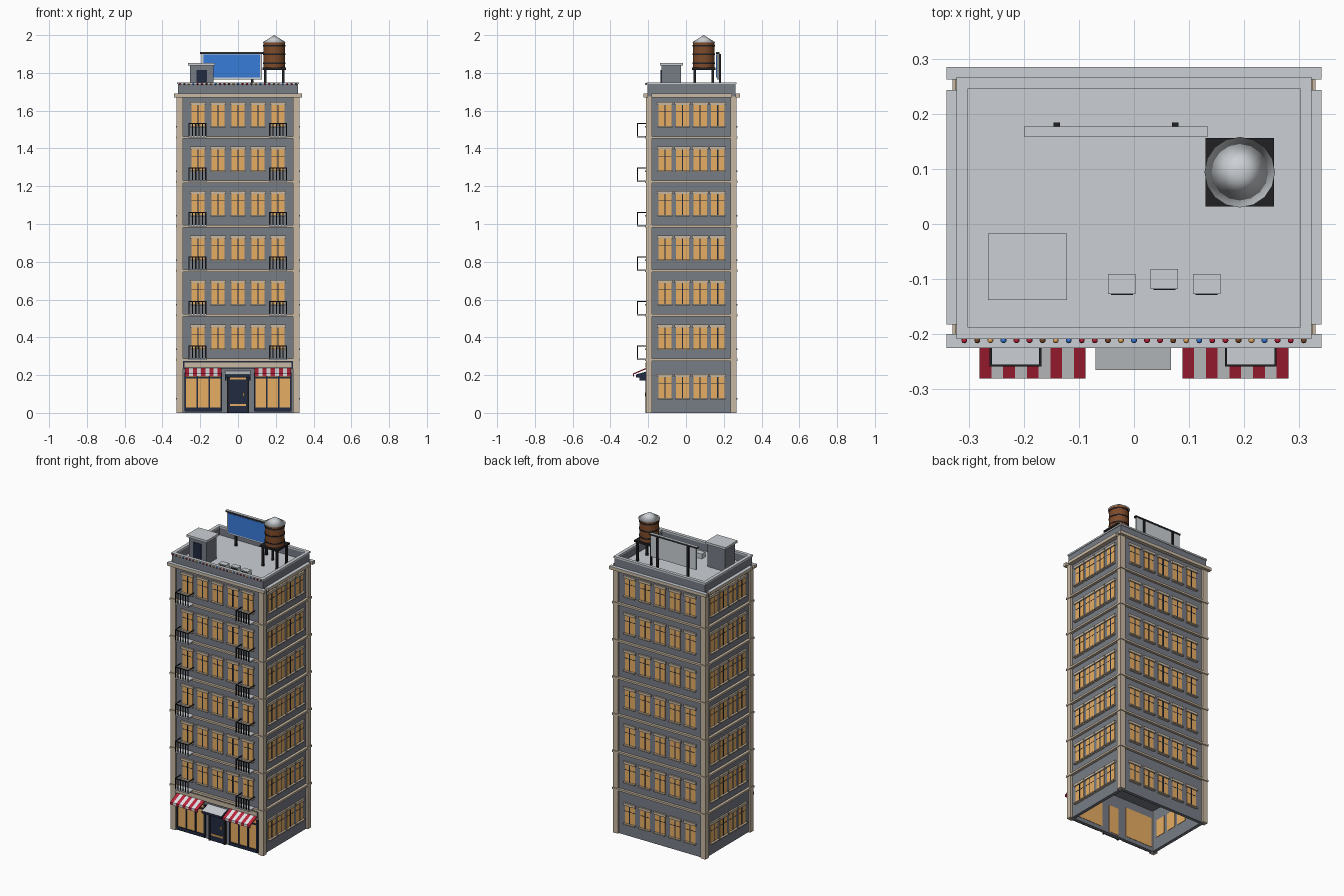
import bpy
import bmesh
from math import pi

cube = bpy.data.objects.get("Cube")
if cube:
    bpy.data.objects.remove(cube, do_unlink=True)


def material(name, red, green, blue):
    mat = bpy.data.materials.new(name)
    mat.use_nodes = True
    mat.diffuse_color = (red, green, blue, 1)
    shader = next(n for n in mat.node_tree.nodes if n.type == 'BSDF_PRINCIPLED')
    shader.inputs["Base Color"].default_value = (red, green, blue, 1)
    return mat


WALL = material("slate wall", .185, .2, .235)
CONCRETE = material("pale concrete", .6, .63, .66)
STONE = material("tan stone", .58, .48, .36)
GLASS = material("amber glass", .8, .42, .125)
NAVY = material("dark navy", .015, .024, .052)
RED = material("awning red", .5, .018, .045)
WHITE = material("awning white", .8, .82, .84)
BLUE = material("billboard blue", .04, .2, .7)
WOOD = material("brown wood", .21, .07, .023)
METAL = material("black metal", .015, .015, .018)


def finish(name, bm, *mats):
    bmesh.ops.recalc_face_normals(bm, faces=bm.faces)
    mesh = bpy.data.meshes.new(name)
    bm.to_mesh(mesh)
    bm.free()
    for mat in mats:
        mesh.materials.append(mat)
    obj = bpy.data.objects.new(name, mesh)
    bpy.context.collection.objects.link(obj)
    return obj


def smooth(obj, angle):
    bpy.ops.object.select_all(action='DESELECT')
    obj.select_set(True)
    bpy.context.view_layer.objects.active = obj
    bpy.ops.object.shade_smooth_by_angle(angle=angle)


def boxes(name, mat, spans):
    """One object made of boxes given as (x0, x1, y0, y1, z0, z1)."""
    bm = bmesh.new()
    for span in spans:
        for v in bmesh.ops.create_cube(bm, size=1)["verts"]:
            for i in range(3):
                low, high = span[2 * i], span[2 * i + 1]
                v.co[i] = low if v.co[i] < 0 else high
    return finish(name, bm, mat)


def prism(name, profile, x0, x1, *mats):
    """Extrude a (y, z) profile along x."""
    bm = bmesh.new()
    face = bm.faces.new([bm.verts.new((x0, y, z)) for y, z in profile])
    extruded = bmesh.ops.extrude_face_region(bm, geom=[face])["geom"]
    for v in extruded:
        if isinstance(v, bmesh.types.BMVert):
            v.co.x = x1
    # The extrusion keeps the starting face as the second end cap
    return finish(name, bm, *mats)


def round_part(name, mat, r1, r2, x, y, z0, z1, angle=pi / 5):
    bm = bmesh.new()
    bmesh.ops.create_cone(bm, cap_ends=True, segments=16, radius1=r1, radius2=r2, depth=z1 - z0)
    bmesh.ops.translate(bm, verts=bm.verts, vec=(x, y, (z0 + z1) / 2))
    smooth(finish(name, bm, mat), angle)


HALF, FRONT, BACK, MID = .312, -.2, .257, .0285
STOREY, FIRST, ROOF, TOP = .2355, .281, 1.694, 1.75


def on_wall(side, u0, u1, d0, d1, z0, z1):
    """Box on a wall: u runs along it, d points outward."""
    if side == "front":
        return u0, u1, FRONT - d1, FRONT - d0, z0, z1
    if side == "back":
        return u0, u1, BACK + d0, BACK + d1, z0, z1
    if side == "right":
        return HALF + d0, HALF + d1, MID + u0, MID + u1, z0, z1
    return -HALF - d1, -HALF - d0, MID + u0, MID + u1, z0, z1


def ring(x, y0, y1, width, z0, z1):
    return [(-x, x, y0, y0 + width, z0, z1), (-x, x, y1 - width, y1, z0, z1),
            (-x, width - x, y0 + width, y1 - width, z0, z1),
            (x - width, x, y0 + width, y1 - width, z0, z1)]


# Building shell, open below the ground floor ceiling
boxes("upper_walls", WALL, [(-HALF, HALF, FRONT, BACK, .265, ROOF - .006)])
boxes("ground_walls", WALL, ring(HALF, FRONT, BACK, .02, 0, .265))
boxes("roof_deck", CONCRETE, [(-HALF, HALF, FRONT, BACK, ROOF - .006, ROOF)])
boxes("parapet", WALL, ring(.318, -.205, .263, .016, ROOF - .02, TOP - .01))
boxes("parapet_cap", CONCRETE, ring(.322, -.209, .267, .021, TOP - .01, TOP))

# Corner pilasters, floor bands and cornice
boxes("corner_pilasters", STONE, [(x, x + .035, y, y + .032, 0, ROOF - .02)
                                  for x in (-.325, .29) for y in (-.211, .236)])
bands = []
for floor in range(6):
    z = FIRST + floor * STOREY
    bands += ring(.329, -.216, .273, .03, z - .006, z + .006)
boxes("floor_bands", STONE, bands)
for name, mat, z0, z1 in (("cornice", STONE, 1.67, 1.687), ("cornice_cap", CONCRETE, 1.687, 1.69)):
    boxes(name, mat, [(-.34, .34, -.225, -.2, z0, z1), (-.34, .34, .262, .285, z0, z1),
                      (.3, .34, -.182, .243, z0, z1), (-.34, -.3, -.182, .243, z0, z1)])

# Windows on every side and storey
panes, frames, lintels, sills = [], [], [], []
for side in ("front", "back", "left", "right"):
    if side in ("front", "back"):
        centres = [.106 * i for i in range(-2, 3)]
    else:
        centres = [.093 * (i - 1.5) for i in range(4)]
    for storey in range(7):
        if side == "front" and storey == 0:
            continue
        z = FIRST + (storey - 1) * STOREY if storey else .018
        for c in centres:
            panes.append(on_wall(side, c - .035, c + .035, -.022, .003, z + .06, z + .172))
            frames.append(on_wall(side, c - .003, c + .003, 0, .005, z + .06, z + .172))
            frames.append(on_wall(side, c - .035, c + .035, 0, .004, z + .134, z + .137))
            lintels.append(on_wall(side, c - .043, c + .043, 0, .01, z + .172, z + .188))
            sills.append(on_wall(side, c - .04, c + .04, 0, .016, z + .053, z + .06))
boxes("window_panes", GLASS, panes)
boxes("window_mullions", NAVY, frames)
boxes("window_lintels", STONE, lintels)
boxes("window_sills", STONE, sills)

# Balconies on the outer front windows
slabs, rails = [], []
for storey in range(6):
    z = FIRST + storey * STOREY
    for c in (-.215, .212):
        a, b = c - .047, c + .047
        slabs.append((a, b, -.259, FRONT, z, z + .008))
        rails.append((a, b, -.259, -.255, z + .07, z + .076))
        for x in (a, b - .004):
            rails.append((x, x + .004, -.255, FRONT, z + .071, z + .076))
        for i in range(6):
            x = a + .003 + i * .0176
            rails.append((x - .003, x + .003, -.259, -.255, z + .008, z + .07))
boxes("balcony_slabs", CONCRETE, slabs)
boxes("balcony_railings", METAL, rails)

# Shop windows, sign board and striped awnings
glazing, shop_frames = [], []
for c in (-.184, .184):
    a, b = c - .096, c + .096
    glazing.append(on_wall("front", a, b, -.022, .006, .025, .215))
    for i in range(4):
        x = a + (b - a) * i / 3
        shop_frames.append(on_wall("front", x - .004, x + .004, 0, .012, .01, .215))
    shop_frames.append(on_wall("front", a, b, 0, .013, .008, .028))
    shop_frames.append(on_wall("front", a, b, 0, .012, .182, .19))
    width = (b - a) / 9
    for i in range(9):
        prism("awning_stripe", [(FRONT, .243), (-.28, .209), (-.28, .193), (-.276, .193), (-.276, .204), (FRONT, .236)],
              a + i * width, a + (i + 1) * width, WHITE if i % 2 else RED)
boxes("shop_glass", GLASS, glazing)
boxes("shop_frames", NAVY, shop_frames)
boxes("sign_border", NAVY, [on_wall("front", -.29, .29, 0, .01, .236, .274)])
boxes("sign_board", STONE, [on_wall("front", -.284, .284, 0, .014, .241, .268)])

# Entrance door with canopy
boxes("door_backing", GLASS, [on_wall("front", -.035, .035, -.022, 0, .01, .185)])
boxes("door_frame", METAL, [on_wall("front", x, x + .01, 0, .014, 0, .19) for x in (-.058, .048)])
boxes("door_leaf", NAVY, [on_wall("front", -.048, .048, 0, .008, 0, .195)])
boxes("door_brass", GLASS, [on_wall("front", -.042, .042, .008, .012, .178, .187),
                            on_wall("front", -.042, .042, .008, .012, .036, .046),
                            on_wall("front", .026, .034, .008, .016, .088, .108)])
boxes("canopy_brackets", NAVY, [on_wall("front", x, x + .008, 0, .045, .172, .19) for x in (-.069, .058)])
canopy = prism("door_canopy", [(FRONT, .222), (-.265, .203), (-.265, .188), (FRONT, .188)],
               -.07, .067, NAVY, CONCRETE)
for face in canopy.data.polygons:
    face.material_index = int(face.normal.z > .5)

# String of coloured bulbs under the parapet cap
bulb_sets = {"red": RED, "brown": WOOD, "amber": GLASS, "blue": BLUE}
order = ["red", "brown", "amber", "blue", "red"]
for colour, mat in bulb_sets.items():
    bm = bmesh.new()
    for i in range(27):
        if order[i % 5] == colour:
            made = bmesh.ops.create_icosphere(bm, subdivisions=2, radius=.0055)["verts"]
            bmesh.ops.translate(bm, verts=made, vec=(.0237 * (i - 13), -.211, TOP - .008))
    smooth(finish(colour + "_bulbs", bm, mat), pi)

# Stair house and roof vents
boxes("stair_house", WALL, [(-.255, -.131, -.129, -.026, ROOF, 1.838)])
boxes("stair_house_roof", CONCRETE, [(-.265, -.122, -.138, -.017, 1.838, 1.852)])
boxes("stair_house_door", NAVY, [(-.221, -.165, -.134, -.128, ROOF, 1.815)])
vents = [(-.022, -.109), (.055, -.1), (.132, -.109)]
boxes("roof_vents", CONCRETE, [(x - .025, x + .025, y - .018, y + .018, ROOF, 1.725) for x, y in vents])
boxes("vent_grilles", METAL, [(x - .02, x + .02, y - .02, y - .018, ROOF + .006, 1.72) for x, y in vents])

# Billboard
boxes("billboard_panel", CONCRETE, [(-.193, .127, .163, .175, 1.765, 1.901)])
boxes("billboard_face", BLUE, [(-.182, .116, .16, .163, 1.775, 1.897)])
boxes("billboard_trim", METAL, [(-.2, .134, .159, .177, 1.9, 1.909)])
boxes("billboard_cap", CONCRETE, [(-.2, .134, .159, .177, 1.909, 1.911)])
boxes("billboard_posts", METAL, [(x - .006, x + .006, .174, .184, ROOF, 1.9) for x in (-.14, .075)])

# Water tank on its stand
tx, ty = .192, .094
boxes("tank_platform", METAL, [(tx - .062, tx + .062, ty - .062, ty + .062, 1.816, 1.828)])
boxes("tank_legs", METAL, [(tx + i * .048 - .006, tx + i * .048 + .006, ty + j * .048 - .006,
                            ty + j * .048 + .006, ROOF, 1.82) for i in (-1, 1) for j in (-1, 1)])
round_part("tank_barrel", WOOD, .057, .057, tx, ty, 1.828, 1.962)
for z in (1.848, 1.894, 1.94):
    round_part("tank_hoop", METAL, .059, .059, tx, ty, z, z + .008)
round_part("tank_roof", CONCRETE, .064, 0, tx, ty, 1.96, 2, pi)
